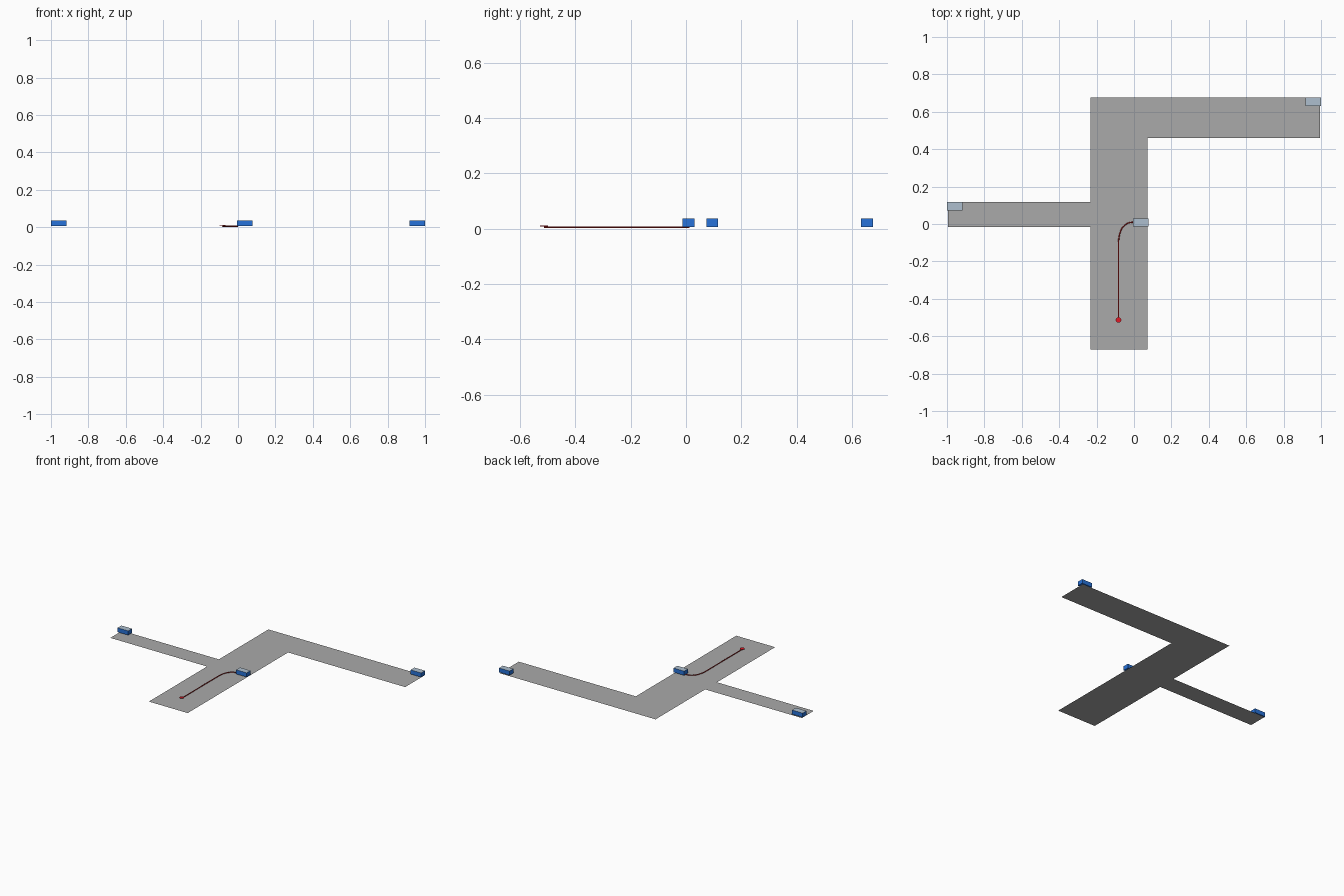
import bpy, bmesh, math

if "Cube" in bpy.data.objects:
    bpy.data.objects.remove(bpy.data.objects["Cube"])


def material(name, rgba):
    m = bpy.data.materials.new(name)
    m.diffuse_color = rgba
    m.use_nodes = True
    m.node_tree.nodes["Principled BSDF"].inputs["Base Color"].default_value = m.diffuse_color
    return m


BLUE = material("blue", (0.02, 0.17, 0.7, 1))
PALE = material("pale_blue_grey", (0.42, 0.52, 0.62, 1))
RED = material("red", (0.75, 0.01, 0.02, 1))
DARK_RED = material("dark_red", (0.35, 0.01, 0.01, 1))
BLACK = material("black", (0.005, 0.005, 0.005, 1))
FLOOR = material("floor_grey", (0.4, 0.4, 0.4, 1))


def add_object(name, bm, mats):
    mesh = bpy.data.meshes.new(name)
    bm.to_mesh(mesh)
    bm.free()
    for m in mats:
        mesh.materials.append(m)
    obj = bpy.data.objects.new(name, mesh)
    bpy.context.collection.objects.link(obj)
    return obj


# Corridor floor: one flat sheet with a narrow dark border
OUTLINE = [(-0.233, -0.67), (0.073, -0.67), (0.073, 0.46), (0.995, 0.46),
           (0.995, 0.675), (-0.233, 0.675), (-0.233, 0.117), (-0.995, 0.117),
           (-0.995, -0.016), (-0.233, -0.016)]
bm = bmesh.new()
floor = bm.faces.new([bm.verts.new((x, y, 0)) for x, y in OUTLINE])
rim = bmesh.ops.inset_region(bm, faces=[floor], thickness=0.007, use_even_offset=True)
for f in rim["faces"]:
    f.material_index = 1
add_object("corridor_floor", bm, [FLOOR, BLACK])


# Room boxes: blue sides and bottom, pale label face on top
def room_box(name, x, y, size=(0.083, 0.043, 0.03), bottom=0.006):
    bm = bmesh.new()
    bmesh.ops.create_cube(bm, size=1)
    bmesh.ops.scale(bm, vec=size, verts=bm.verts)
    bmesh.ops.translate(bm, vec=(x, y, bottom + size[2] / 2), verts=bm.verts)
    bm.normal_update()
    for f in bm.faces:
        f.material_index = 1 if f.normal.z > 0.5 else 0
    add_object(name, bm, [BLUE, PALE])


room_box("left_room_box", -0.9585, 0.095)
room_box("middle_room_box", 0.0355, 0.009)
room_box("right_room_box", 0.9585, 0.6535)

# Route line: straight run, then a bend into the middle box
curve = bpy.data.curves.new("route_line", "CURVE")
curve.dimensions = "3D"
curve.bevel_depth = 0.003
curve.bevel_resolution = 2
curve.resolution_u = 12
curve.use_fill_caps = True
spline = curve.splines.new("BEZIER")
spline.bezier_points.add(2)
Z = 0.005
ROUTE = [((-0.083, -0.513), (-0.083, -0.55), (-0.083, -0.4)),
         ((-0.083, -0.11), (-0.083, -0.2), (-0.083, -0.03)),
         ((0.0, 0.01), (-0.055, 0.01), (0.03, 0.01))]
for p, (co, left, right) in zip(spline.bezier_points, ROUTE):
    p.handle_left_type = p.handle_right_type = "FREE"
    p.co, p.handle_left, p.handle_right = (*co, Z), (*left, Z), (*right, Z)
curve.materials.append(DARK_RED)
bpy.context.collection.objects.link(bpy.data.objects.new("route_line", curve))

# Start marker: thin red disc
bm = bmesh.new()
bmesh.ops.create_cone(bm, cap_ends=True, segments=32, radius1=0.015, radius2=0.015, depth=0.003)
bmesh.ops.translate(bm, vec=(-0.083, -0.513, 0.0095), verts=bm.verts)
add_object("start_marker", bm, [RED])
